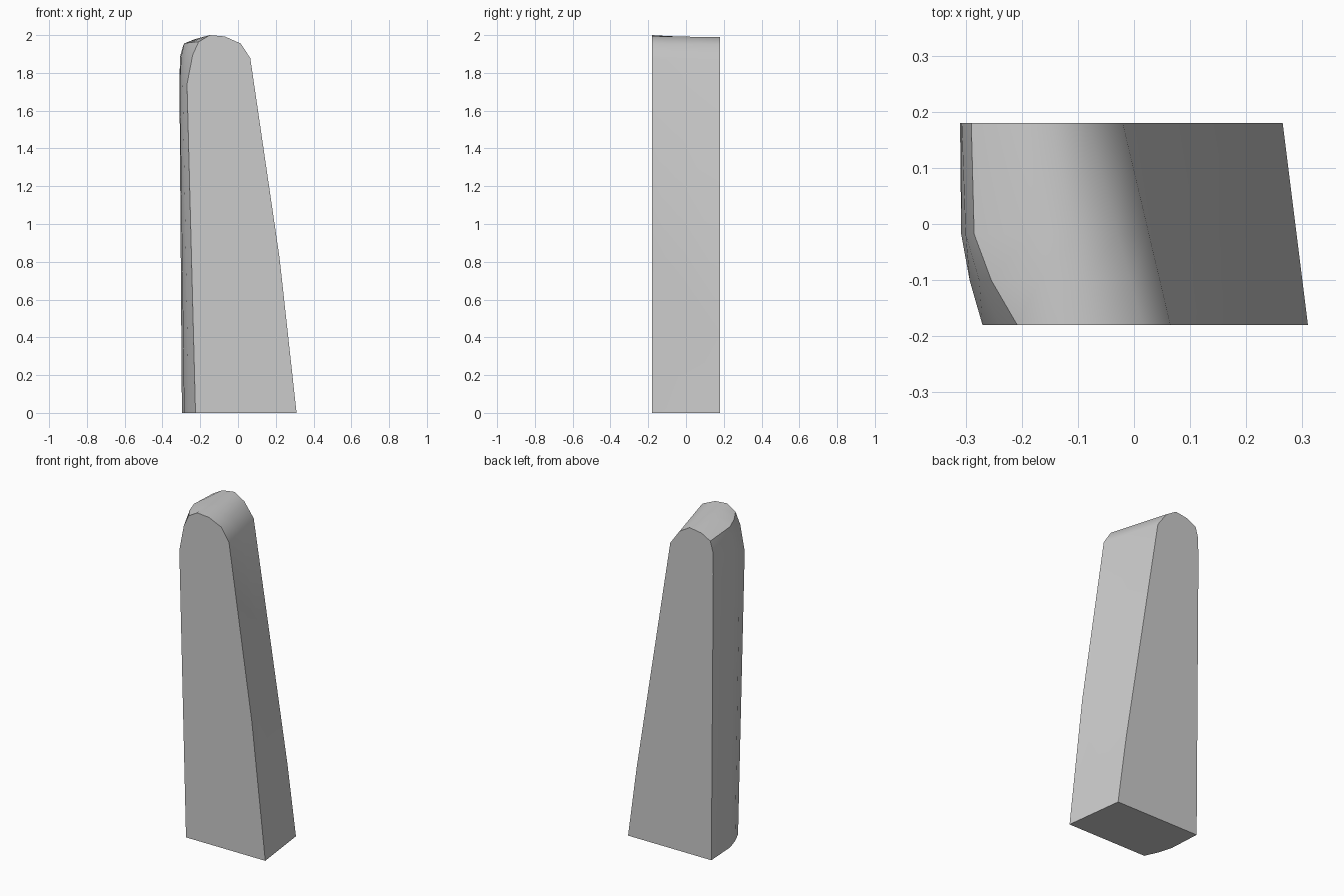
import bpy, bmesh, math
from mathutils import Vector

cube = bpy.data.objects.get("Cube")
if cube:
    bpy.data.objects.remove(cube, do_unlink=True)

# Plain grey material
grey = bpy.data.materials.new("plain_grey")
grey.use_nodes = True
colour = (0.6, 0.6, 0.6, 1)
grey.diffuse_color = colour
grey.node_tree.nodes["Principled BSDF"].inputs["Base Color"].default_value = colour

# Outlines (x, z) from the left foot, over the rounded top, to the right foot
front = [(-.225, 0), (-.27, 1.74), (-.24, 1.895), (-.208, 1.965), (-.15, 2.0),
         (-.07, 1.993), (.015, 1.955), (.065, 1.878), (.22, .82), (.31, 0)]
back = [(-.297, 0), (-.31, 1.75), (-.307, 1.885), (-.29, 1.945), (-.23, 1.978),
        (-.15, 1.99), (-.083, 1.95), (-.02, 1.863), (.207, .43), (.265, 0)]
# How far the narrow side swells outwards between the two outlines
bulge = [.028, .02, .03, .04] + [0] * 6
half_depth = .18

# Loft: (position from front to back, share of swelling)
bm = bmesh.new()
rings = []
for t, swell in [(0, 0), (.22, .7), (.45, 1), (1, 0)]:
    ring = []
    for f, b, out in zip(front, back, bulge):
        p = Vector(f).lerp(Vector(b), t)
        ring.append(bm.verts.new((p.x - out * swell, half_depth * (2 * t - 1), p.y)))
    rings.append(ring)

count = len(front)
for near, far in zip(rings, rings[1:]):
    for i in range(count - 1):
        bm.faces.new((near[i], near[i + 1], far[i + 1], far[i]))
bm.faces.new(rings[0])
bm.faces.new(rings[-1])
bm.faces.new([r[0] for r in rings] + [r[-1] for r in reversed(rings)])
bmesh.ops.recalc_face_normals(bm, faces=bm.faces)

# Tapered slab
mesh = bpy.data.meshes.new("tapered_slab")
bm.to_mesh(mesh)
bm.free()
mesh.materials.append(grey)
slab = bpy.data.objects.new("tapered_slab", mesh)
bpy.context.collection.objects.link(slab)
bpy.context.view_layer.objects.active = slab
slab.select_set(True)
bpy.ops.object.shade_smooth_by_angle(angle=math.radians(35))
